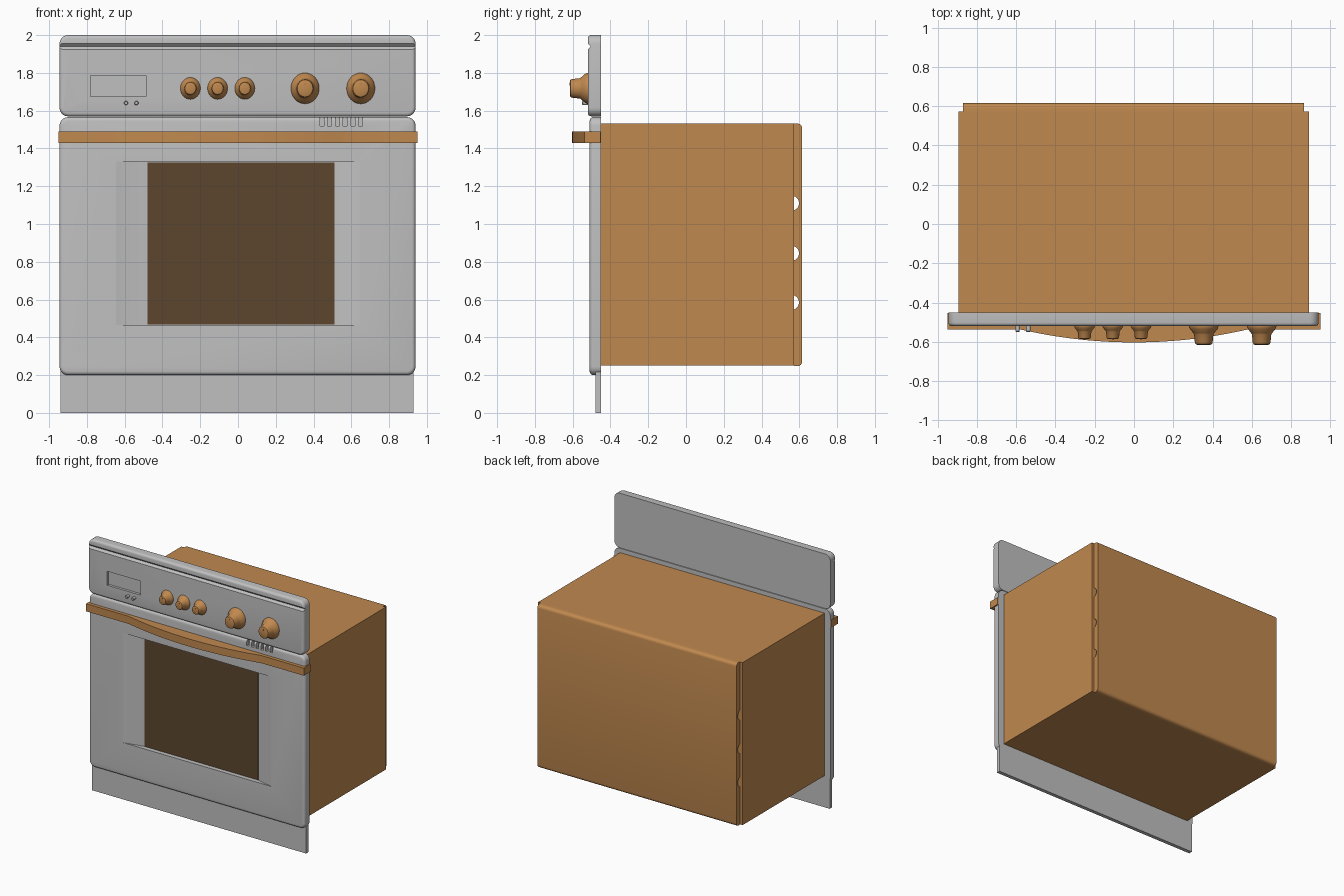
import bpy, bmesh, math
from mathutils import Matrix, Vector

cube = bpy.data.objects.get("Cube")
if cube:
    bpy.data.objects.remove(cube, do_unlink=True)


def material(name, rgb):
    m = bpy.data.materials.new(name)
    m.use_nodes = True
    m.diffuse_color = (*rgb, 1)
    m.node_tree.nodes["Principled BSDF"].inputs["Base Color"].default_value = (*rgb, 1)
    return m


GREY = material("light grey", (0.53, 0.53, 0.53))
ORANGE = material("warm tan", (0.53, 0.25, 0.078))
DARK = material("dark brown", (0.108, 0.062, 0.027))


def finish(name, bm, mat, smooth=True):
    bmesh.ops.recalc_face_normals(bm, faces=bm.faces)
    mesh = bpy.data.meshes.new(name)
    bm.to_mesh(mesh)
    bm.free()
    mesh.materials.append(mat)
    ob = bpy.data.objects.new(name, mesh)
    bpy.context.collection.objects.link(ob)
    if smooth:
        shade(ob)
    return ob


def activate(ob):
    bpy.ops.object.select_all(action='DESELECT')
    ob.select_set(True)
    bpy.context.view_layer.objects.active = ob


def shade(ob):
    activate(ob)
    bpy.ops.object.shade_smooth_by_angle(angle=math.radians(35))


def box_mesh(x, y, z):
    """Box from (min, max) ranges."""
    bm = bmesh.new()
    bmesh.ops.create_cube(bm, size=1)
    for v in bm.verts:
        v.co = Vector([sum(r) / 2 + c * (r[1] - r[0]) for r, c in zip((x, y, z), v.co)])
    return bm


def box(name, x, y, z, mat):
    return finish(name, box_mesh(x, y, z), mat, False)


def panel(name, x, y, z, corner, edge, mat):
    """Upright plate with rounded corners and a rounded front rim."""
    bm = box_mesh(x, y, z)
    along_y = [e for e in bm.edges
               if abs(e.verts[0].co.y - e.verts[1].co.y) > 0.001]
    bmesh.ops.bevel(bm, geom=along_y, offset=corner, segments=5, profile=0.5,
                    affect='EDGES')
    rim = [e for e in bm.edges if all(v.co.y < y[0] + 0.001 for v in e.verts)]
    bmesh.ops.bevel(bm, geom=rim, offset=edge, segments=4, profile=0.5,
                    affect='EDGES')
    return finish(name, bm, mat)


def prism(name, outline, z, mat):
    """Outline in x and y, extruded upwards."""
    bm = bmesh.new()
    face = bm.faces.new([bm.verts.new((px, py, z[0])) for px, py in outline])
    new = bmesh.ops.extrude_face_region(bm, geom=[face])["geom"]
    bmesh.ops.translate(bm, vec=(0, 0, z[1] - z[0]),
                        verts=[g for g in new if isinstance(g, bmesh.types.BMVert)])
    return finish(name, bm, mat)


def lathe(name, profile, centre, mat, stretch=1.0, sides=32):
    """Turn (radius, y) points about an axis along y."""
    bm = bmesh.new()
    verts = [bm.verts.new((r, y, 0)) for r, y in profile]
    edges = [bm.edges.new(pair) for pair in zip(verts, verts[1:])]
    bmesh.ops.spin(bm, geom=verts + edges, cent=(0, 0, 0), axis=(0, 1, 0),
                   angle=math.tau, steps=sides)
    bmesh.ops.remove_doubles(bm, verts=bm.verts, dist=0.0001)
    bmesh.ops.scale(bm, vec=(1, 1, stretch), verts=bm.verts)
    bmesh.ops.translate(bm, vec=(centre[0], 0, centre[1]), verts=bm.verts)
    return finish(name, bm, mat)


def cut(ob, cutters):
    for c in cutters:
        c.hide_render = True
        mod = ob.modifiers.new("cut", 'BOOLEAN')
        mod.operation, mod.solver, mod.object = 'DIFFERENCE', 'EXACT', c
        activate(ob)
        bpy.ops.object.modifier_apply(modifier=mod.name)
        bpy.data.objects.remove(c, do_unlink=True)
    shade(ob)


BACK = -0.45  # rear plane of the front plates

# Skirt below the door
box("skirt", (-0.94, 0.93), (-0.48, BACK), (0, 0.24), GREY)

# Door with ramped window recess and vent slots
door = panel("door", (-0.945, 0.94), (-0.51, BACK), (0.2, 1.566), 0.045, 0.02, GREY)
recess = prism("recess_cutter", [(-0.65, -0.511), (-0.48, -0.475), (0.51, -0.475),
                                 (0.65, -0.511), (0.65, -0.6), (-0.65, -0.6)],
               (0.465, 1.33), GREY)
slots = [box("slot_cutter", (x, x + 0.022), (-0.6, -0.48), (1.52, 1.6), GREY)
         for x in [0.433 + 0.041 * i for i in range(6)]]
cut(door, [recess] + slots)
box("window", (-0.48, 0.512), (-0.479, -0.473), (0.467, 1.325), DARK)

# Control panel with display recess and a groove under the top cap
control = panel("control_panel", (-0.945, 0.94), (-0.52, BACK), (1.57, 2.0),
                0.045, 0.018, GREY)
display = box("display_cutter", (-0.78, -0.488), (-0.6, -0.5), (1.675, 1.785), GREY)
groove_mesh = box_mesh((-1, 1), (-0.012, 0.012), (-0.012, 0.012))
bmesh.ops.rotate(groove_mesh, verts=groove_mesh.verts,
                 matrix=Matrix.Rotation(math.radians(45), 3, 'X'))
bmesh.ops.translate(groove_mesh, verts=groove_mesh.verts, vec=(0, -0.521, 1.94))
cut(control, [display, finish("groove_cutter", groove_mesh, GREY, False)])

# Small push buttons under the display
for i, x in enumerate((-0.593, -0.538)):
    lathe(f"button_{i + 1}", [(0.011, -0.5), (0.011, -0.546), (0.008, -0.55), (0, -0.55)],
          (x, 1.64), GREY, sides=16)


# Knobs: flared skirt, stepped tapered grip, pointer dot
def knob(name, x, radius, length):
    front = -0.515
    shape = [(1, 0), (1, 0.08), (0.93, 0.2), (0.76, 0.36), (0.7, 0.42),
             (0.66, 0.46), (0.6, 0.9), (0.55, 0.97), (0.47, 1), (0, 1)]
    lathe(name, [(r * radius, front - t * length) for r, t in shape], (x, 1.718),
          ORANGE, stretch=1.09)
    tip = front - length
    lathe(name + "_dot", [(radius * 0.1, tip + 0.004), (radius * 0.1, tip - 0.002),
                          (0, tip - 0.002)],
          (x, 1.718 + radius * 0.3), ORANGE, sides=12)


for i, x in enumerate((-0.252, -0.108, 0.036)):
    knob(f"small_knob_{i + 1}", x, 0.053, 0.07)
for i, x in enumerate((0.355, 0.65)):
    knob(f"large_knob_{i + 1}", x, 0.075, 0.1)

# Bowed handle across the door
bow = [i / 12 * 0.58 for i in range(-12, 13)]
front_edge = [(x, -0.537 - 0.066 * (1 - (x / 0.58) ** 2)) for x in bow]
prism("handle", [(-0.95, -0.452), (-0.95, -0.537)] + front_edge +
      [(0.95, -0.537), (0.95, -0.452)], (1.43, 1.49), ORANGE)

# Oven body
box("oven_body", (-0.895, 0.89), (BACK, 0.572), (0.25, 1.532), ORANGE)

# Rear cover with rounded top and bottom and half-round vent notches
cover_mesh = box_mesh((-0.87, 0.867), (0.571, 0.615), (0.247, 1.532))
rear = [e for e in cover_mesh.edges if all(v.co.y > 0.6 for v in e.verts)
        and abs(e.verts[0].co.z - e.verts[1].co.z) < 0.001]
bmesh.ops.bevel(cover_mesh, geom=rear, offset=0.025, segments=4, profile=0.5,
                affect='EDGES')
cover = finish("rear_cover", cover_mesh, ORANGE)
notches = []
for z in (1.11, 0.845, 0.585):
    bm = bmesh.new()
    bmesh.ops.create_cone(bm, cap_ends=True, segments=24, radius1=0.04, radius2=0.04,
                          depth=2, matrix=Matrix.Translation((0, 0.558, z))
                          @ Matrix.Rotation(math.pi / 2, 4, 'Y'))
    notches.append(finish("notch_cutter", bm, ORANGE))
cut(cover, notches)
